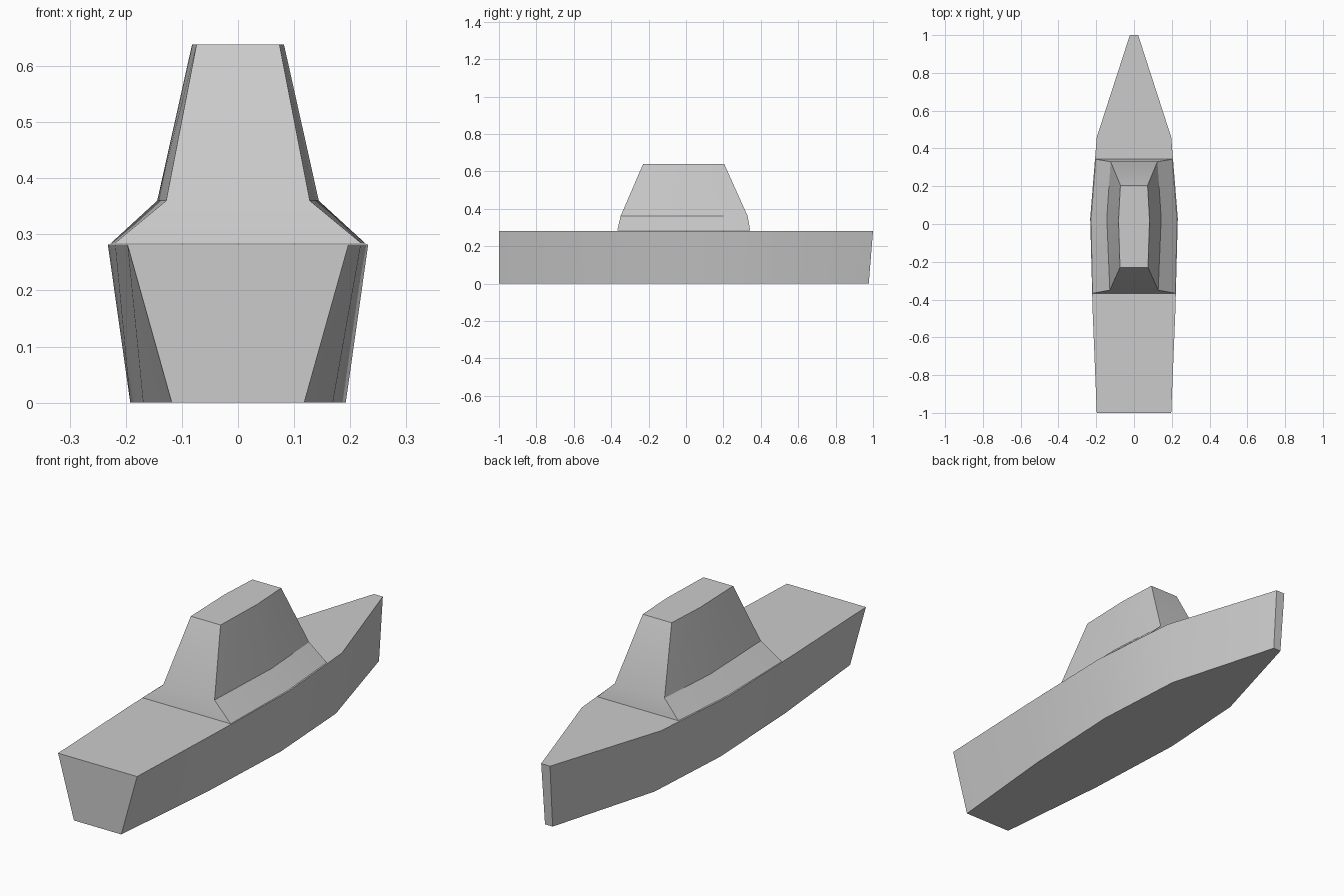
import bpy, bmesh, math

if "Cube" in bpy.data.objects:
    bpy.data.objects.remove(bpy.data.objects["Cube"])


def loft(name, rings):
    """Skin a stack of equal-length closed rings and cap both ends."""
    bm = bmesh.new()
    loops = [[bm.verts.new(p) for p in ring] for ring in rings]
    n = len(loops[0])
    for a, b in zip(loops, loops[1:]):
        for i in range(n):
            j = (i + 1) % n
            bm.faces.new((a[i], a[j], b[j], b[i]))
    bm.faces.new(loops[0][::-1])
    bm.faces.new(loops[-1])
    bmesh.ops.recalc_face_normals(bm, faces=bm.faces[:])
    mesh = bpy.data.meshes.new(name)
    bm.to_mesh(mesh)
    bm.free()
    obj = bpy.data.objects.new(name, mesh)
    bpy.context.collection.objects.link(obj)
    bpy.ops.object.select_all(action='DESELECT')
    obj.select_set(True)
    bpy.context.view_layer.objects.active = obj
    bpy.ops.object.shade_smooth_by_angle(angle=math.radians(25))
    return obj


def mirrored_ring(profile, z):
    """Closed outline from (half width, y) points mirrored across x = 0."""
    right = [(x, y, z) for x, y in profile]
    left = [(-x, y, z) for x, y in reversed(profile)]
    return right + left


# Hull: flat keel outline flaring out to the deck outline
keel = [(0.118, -1), (0.169, -0.46), (0.192, 0.03), (0.166, 0.46), (0.019, 0.977)]
deck = [(0.197, -1), (0.219, -0.46), (0.232, 0.03), (0.197, 0.46), (0.022, 1)]
loft("hull", [mirrored_ring(keel, 0), mirrored_ring(deck, 0.282)])

# Cabin: sloped skirt, then tapering walls up to a flat roof
skirt = [(0.22, -0.367), (0.227, 0.03), (0.202, 0.343)]
waist = [(0.128, -0.35), (0.144, 0.03), (0.124, 0.33)]
roof = [(0.074, -0.23), (0.082, 0.02), (0.072, 0.205)]
loft("cabin", [mirrored_ring(skirt, 0.284), mirrored_ring(waist, 0.36),
               mirrored_ring(roof, 0.638)])
